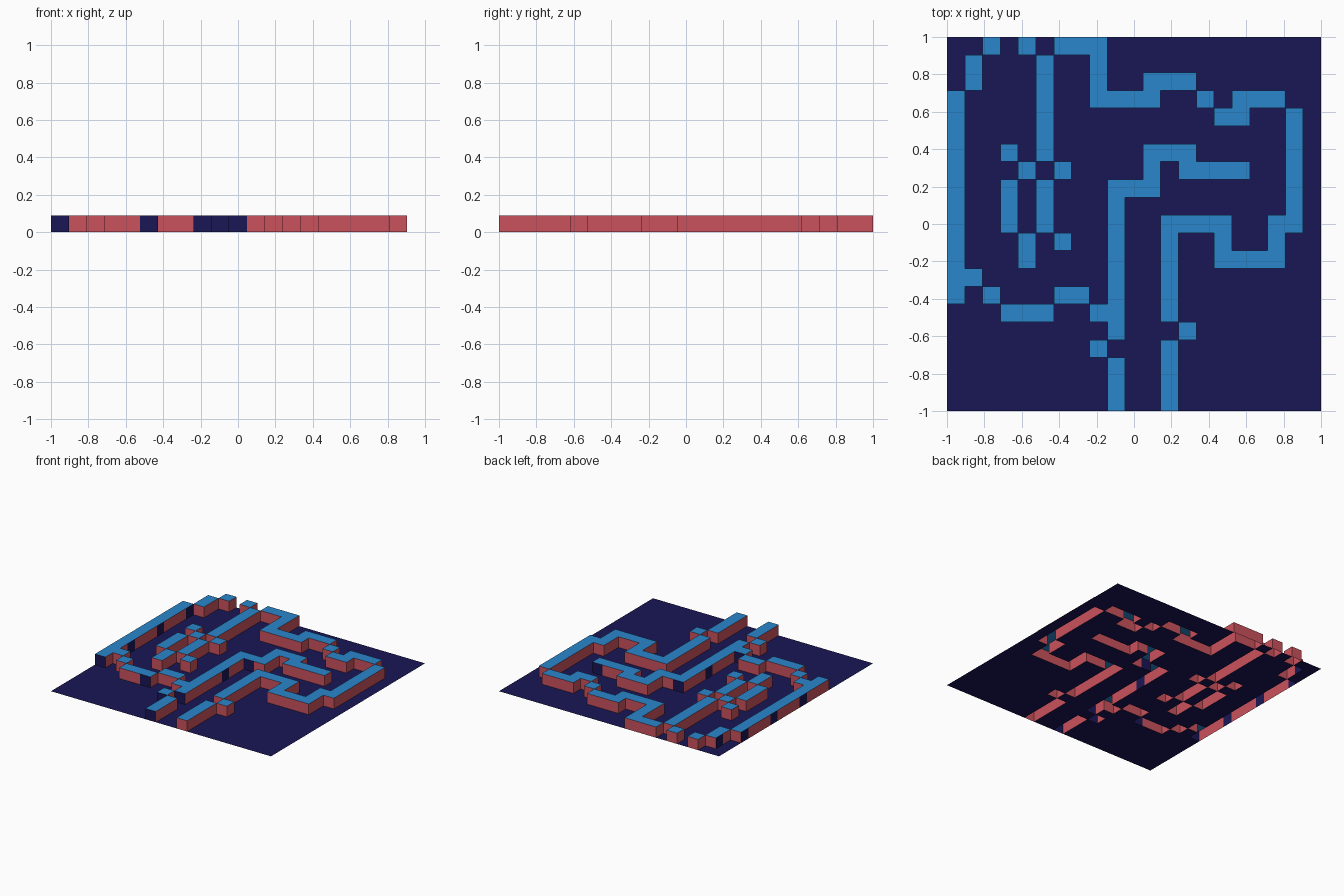
import bpy, bmesh

if "Cube" in bpy.data.objects:
    bpy.data.objects.remove(bpy.data.objects["Cube"])

N = 21                 # cells per side
C = 2 / N              # cell size
H = 0.088              # wall height


def material(name, rgb):
    m = bpy.data.materials.new(name)
    m.diffuse_color = (*rgb, 1)
    m.use_nodes = True
    m.node_tree.nodes["Principled BSDF"].inputs["Base Color"].default_value = m.diffuse_color
    return m


navy = material("navy", (0.010, 0.008, 0.09))
blue = material("blue", (0.023, 0.24, 0.60))
red = material("red", (0.60, 0.085, 0.11))

# Ridge paths as (column, row) corners, rows counted from the back
PATHS = [
    [(6, 0), (8, 0), (8, 3), (11, 3)],
    [(11, 2), (13, 2)],
    [(16, 3), (18, 3)],
    [(15, 4), (16, 4)],
    [(19, 4), (19, 10), (18, 10), (18, 12), (15, 12), (15, 10), (12, 10), (12, 15)],
    [(12, 17), (12, 20)],
    [(13, 6), (11, 6), (11, 8), (9, 8), (9, 16)],
    [(13, 7), (16, 7)],
    [(9, 18), (9, 20)],
    [(6, 14), (7, 14)],
    [(3, 15), (5, 15)],
    [(0, 3), (0, 14)],
    [(1, 1), (1, 2)],
    [(5, 1), (5, 6)],
    [(3, 8), (3, 10)],
    [(5, 8), (5, 10)],
    [(4, 11), (4, 12)],
]
# Single raised blocks
cells = {(2, 0), (4, 0), (14, 3), (13, 16), (8, 15), (8, 17),
         (2, 14), (1, 13), (3, 6), (4, 7), (6, 7), (6, 11)}

for path in PATHS:
    for (c0, r0), (c1, r1) in zip(path, path[1:]):
        for c in range(min(c0, c1), max(c0, c1) + 1):
            for r in range(min(r0, r1), max(r0, r1) + 1):
                cells.add((c, r))

# Wall faces painted navy instead of red
DARK = {(c, r, s) for c in (0, 9) for r in (3, 7, 11) for s in "EW"}
DARK |= {(0, 14, "S"), (5, 15, "S"), (8, 17, "S"), (9, 20, "S"), (9, 16, "S"),
         (10, 8, "S"), (9, 8, "N"), (16, 7, "N"), (8, 15, "N"), (1, 1, "W")}


def build(name, quads):
    bm = bmesh.new()
    slots = []
    for pts, mat in quads:
        if mat not in slots:
            slots.append(mat)
        f = bm.faces.new([bm.verts.new(p) for p in pts])
        f.material_index = slots.index(mat)
    bmesh.ops.remove_doubles(bm, verts=bm.verts, dist=1e-5)
    me = bpy.data.meshes.new(name)
    bm.to_mesh(me)
    bm.free()
    for m in slots:
        me.materials.append(m)
    ob = bpy.data.objects.new(name, me)
    bpy.context.collection.objects.link(ob)


floor, tops, walls = [], [], []
for r in range(N):
    for c in range(N):
        x0, y0 = -1 + c * C, 1 - (r + 1) * C
        x1, y1 = x0 + C, y0 + C
        up = (c, r) in cells
        z = H if up else 0
        quad = [(x0, y0, z), (x1, y0, z), (x1, y1, z), (x0, y1, z)]
        (tops if up else floor).append((quad, blue if up else navy))
        if not up:
            continue
        # Side walls only where the neighbour is low
        for s, dc, dr, a, b in (("S", 0, 1, (x0, y0), (x1, y0)),
                                ("E", 1, 0, (x1, y0), (x1, y1)),
                                ("N", 0, -1, (x1, y1), (x0, y1)),
                                ("W", -1, 0, (x0, y1), (x0, y0))):
            if (c + dc, r + dr) not in cells:
                walls.append(([(*a, 0), (*b, 0), (*b, H), (*a, H)],
                              navy if (c, r, s) in DARK else red))

# Floor open under the ridges, hollow ridges above
build("floor", floor)
build("ridges", tops + walls)
